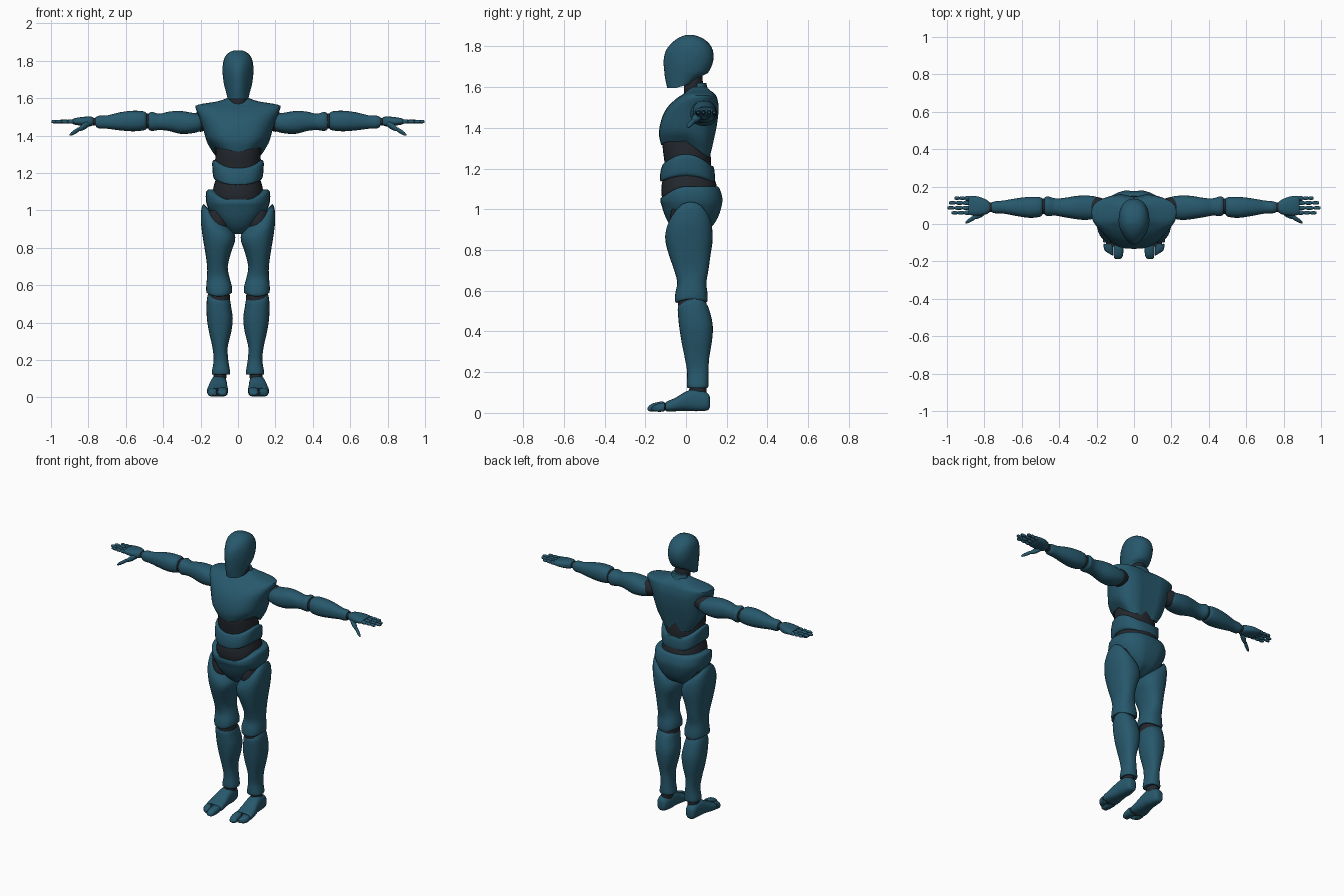
import bpy, bmesh, math
from mathutils import Vector


def material(name, rgb):
    m = bpy.data.materials.new(name)
    m.diffuse_color = (*rgb, 1)
    return m


TEAL = material("teal shell", (0.02, 0.098, 0.15))
DARK = material("dark joint", (0.017, 0.021, 0.027))


def spline(rows, steps):
    """Catmull-Rom interpolation through the station rows."""
    out = []
    for i in range(len(rows) - 1):
        p0, p1 = rows[max(i - 1, 0)], rows[i]
        p2, p3 = rows[i + 1], rows[min(i + 2, len(rows) - 1)]
        for k in range(steps):
            t = k / steps
            out.append([0.5 * (2 * b + (c - a) * t + (2 * a - 5 * b + 4 * c - d) * t * t
                               + (3 * b - a - 3 * c + d) * t ** 3)
                        for a, b, c, d in zip(p0, p1, p2, p3)])
    return out + [list(rows[-1])]


def loft(name, axis, rows, mat, n=2.4, warp=None, mirror=False, sides=28, steps=3):
    """Skin rounded sections; row = (position, low a, high a, low b, high b)."""
    bm = bmesh.new()
    loops = []
    stations = spline(rows, steps)

    def place(t, a, b, f):
        p = {'z': Vector((a, b, t)), 'y': Vector((a, t, b)), 'x': Vector((t, a, b))}[axis]
        return bm.verts.new(warp(p, f) if warp else p)

    for i, (t, a0, a1, b0, b1) in enumerate(stations):
        f = i / (len(stations) - 1)
        ring = []
        for k in range(sides):
            g = 2 * math.pi * k / sides
            c, s = math.cos(g), math.sin(g)
            u = math.copysign(abs(c) ** (2 / n), c)
            v = math.copysign(abs(s) ** (2 / n), s)
            ring.append(place(t, (a0 + a1) / 2 + u * (a1 - a0) / 2,
                              (b0 + b1) / 2 + v * (b1 - b0) / 2, f))
        loops.append(ring)
    for r, q in zip(loops, loops[1:]):
        for k in range(sides):
            j = (k + 1) % sides
            bm.faces.new((r[k], r[j], q[j], q[k]))
    for ring, row, f in ((loops[0], stations[0], 0), (loops[-1], stations[-1], 1)):
        c = place(row[0], (row[1] + row[2]) / 2, (row[3] + row[4]) / 2, f)
        for k in range(sides):
            bm.faces.new((ring[k], ring[(k + 1) % sides], c))
    bmesh.ops.recalc_face_normals(bm, faces=bm.faces)
    me = bpy.data.meshes.new(name)
    bm.to_mesh(me)
    bm.free()
    me.materials.append(mat)
    for p in me.polygons:
        p.use_smooth = True
    me.set_sharp_from_angle(angle=math.radians(35))
    ob = bpy.data.objects.new(name, me)
    bpy.context.collection.objects.link(ob)
    if mirror:
        ob.modifiers.new("mirror", 'MIRROR').use_mirror_merge = False
    return ob


def sym(*rows):
    """Rows (position, half width, front, back) centred on x = 0."""
    return [(t, -w, w, f, b) for t, w, f, b in rows]


# Head: narrower toward the face, jaw raised at the back
def head_warp(p, f):
    p.x *= 1 - 0.38 * min(1, max(0, -p.y / 0.11)) ** 1.3
    p.z += max(0, p.y + 0.05) * 0.3 * max(0, 1 - f * 4)
    return p


loft("head", 'z', sym((1.595, .06, -.092, .03), (1.64, .068, -.102, .085),
     (1.68, .076, -.107, .115), (1.73, .082, -.11, .134), (1.78, .081, -.098, .132),
     (1.82, .07, -.066, .108), (1.845, .047, -.03, .07), (1.856, .02, 0, .035)),
     TEAL, 2.3, head_warp)
loft("neck", 'z', sym((1.53, .055, -.01, .1), (1.6, .05, -.01, .085), (1.67, .05, -.02, .08)), DARK, 2)
loft("neck_collar", 'z', sym((1.55, .065, .02, .12), (1.585, .06, .03, .108), (1.62, .05, .04, .1)),
     TEAL, 2)


# Chest shell: lower hem at the back, shallow groove down the spine
def chest_warp(p, f):
    if p.y > 0:
        p.z -= 0.075 * min(1, p.y / .1) * max(0, 1 - f * 2.2)
        p.y -= .018 * math.exp(-(p.x / .035) ** 2) * min(1, p.y / .1)
    else:
        p.x *= 1 - 0.12 * min(1, -p.y / .1)
        p.z -= .02 * math.exp(-(p.x / .07) ** 2) * max(0, 1 - f * 3)
    return p


loft("chest", 'z', sym((1.335, .125, -.122, .125), (1.38, .165, -.133, .138),
     (1.44, .186, -.122, .155), (1.5, .207, -.092, .163), (1.545, .226, -.045, .155),
     (1.565, .215, -.015, .145), (1.583, .11, .005, .125), (1.6, .06, .025, .11)),
     TEAL, 2.7, chest_warp)
loft("upper_abdomen", 'z', sym((1.18, .115, -.1, .12), (1.25, .122, -.108, .122),
     (1.31, .12, -.115, .115), (1.38, .12, -.11, .11)), DARK, 2.2)


# Waist band: hem rises at the flanks, both above and below
def waist_warp(p, f):
    p.z -= (0.03 + 0.03 * f) * min(1, (p.y / .125) ** 2)
    return p


loft("waist_band", 'z', sym((1.165, .122, -.12, .135), (1.18, .132, -.127, .141),
     (1.225, .137, -.126, .141), (1.262, .137, -.116, .135), (1.27, .128, -.108, .127)),
     TEAL, 2.5, waist_warp)
loft("lower_abdomen", 'z', sym((1.0, .13, -.1, .14), (1.07, .137, -.12, .153),
     (1.13, .13, -.118, .147), (1.19, .11, -.1, .12)), DARK, 2.2)


# Pelvis: rim dips at the front
def pelvis_warp(p, f):
    if p.y < 0:
        p.z -= 0.062 * min(1, (p.y / .115) ** 2) * max(0, f * 2 - 1)
    else:
        p.y -= .014 * math.exp(-(p.x / .02) ** 2) * min(1, p.y / .1) * (1 - f)
    return p


loft("pelvis", 'z', sym((.875, .04, -.03, .06), (.91, .08, -.07, .125), (.96, .128, -.1, .16),
     (1.02, .163, -.12, .179), (1.06, .172, -.126, .181), (1.1, .17, -.122, .168),
     (1.112, .158, -.112, .155)), TEAL, 2.4, pelvis_warp)
loft("hip_joint", 'z', [(.86, .06, .14, -.05, .08), (.93, .04, .17, -.08, .1),
     (1.0, .06, .175, -.07, .1)], DARK, 2, mirror=True)


# Legs
def thigh_warp(p, f):
    w = max(0, (f - .55) / .45)
    p.z += w * ((p.x - .115) * .85 - .04 * ((p.y - .02) / .12) ** 2)
    p.z += max(0, 1 - f * 6) * .03 * (1 - ((p.y - .03) / .08) ** 2)
    return p


loft("thigh", 'z', [(.535, .042, .16, -.042, .098), (.55, .033, .168, -.054, .106),
     (.59, .032, .17, -.052, .105), (.64, .045, .166, -.043, .1), (.7, .055, .165, -.058, .11),
     (.78, .036, .176, -.085, .121), (.85, .018, .19, -.1, .13), (.91, .016, .199, -.1, .13),
     (.955, .035, .196, -.08, .122), (.975, .06, .186, -.05, .1)],
     TEAL, 2.4, thigh_warp, True)
loft("knee_joint", 'z', [(.46, .055, .15, -.015, .09), (.53, .042, .16, -.04, .1),
     (.6, .055, .155, -.02, .085)], DARK, 2.2, mirror=True)


def shin_warp(p, f):
    p.z += max(0, f * 5 - 4) * (.025 * (1 - ((p.y - .04) / .08) ** 2) + .2 * (p.x - .1))
    return p


loft("shin", 'z', [(.122, .046, .136, .01, .105), (.135, .042, .14, .004, .11),
     (.2, .052, .13, .006, .11), (.27, .055, .137, -.006, .114), (.35, .036, .155, -.022, .127),
     (.42, .028, .166, -.033, .132), (.48, .036, .168, -.039, .122), (.515, .042, .166, -.04, .11),
     (.525, .052, .158, -.03, .1)], TEAL, 2.4, shin_warp, True)
loft("ankle_joint", 'z', [(.07, .065, .135, .01, .1), (.15, .06, .128, .02, .1)],
     DARK, 2, mirror=True)
loft("foot", 'y', [(.118, .09, .122, .03, .075), (.105, .073, .138, .012, .098),
     (.05, .06, .145, .008, .118), (.0, .058, .152, .01, .105), (-.05, .054, .163, .008, .075),
     (-.09, .053, .166, .006, .058), (-.1, .058, .16, .012, .05)], TEAL, 2.6, mirror=True)
loft("toe_joint", 'y', [(-.08, .06, .155, .012, .052), (-.12, .062, .145, .012, .046)],
     DARK, 2.4, mirror=True)
loft("big_toe", 'y', [(-.106, .056, .108, .01, .053), (-.12, .055, .109, .006, .056),
     (-.16, .058, .109, .006, .048), (-.18, .064, .106, .008, .036), (-.188, .075, .098, .014, .026)],
     TEAL, 2.6, mirror=True)


def toes_warp(p, f):
    p.y += (p.x - .11) * .6 * f
    return p


loft("small_toes", 'y', [(-.106, .112, .16, .01, .048), (-.12, .112, .163, .006, .05),
     (-.155, .112, .16, .006, .042), (-.172, .114, .15, .012, .03)],
     TEAL, 2.6, toes_warp, True)

# Arms, stretched out sideways
loft("shoulder_joint", 'x', [(.15, .05, .13, 1.44, 1.52), (.2, .035, .145, 1.42, 1.53),
     (.25, .05, .13, 1.44, 1.51)], DARK, 2, mirror=True)
loft("upper_arm", 'x', [(.185, .06, .13, 1.45, 1.5), (.2, .035, .145, 1.425, 1.515),
     (.25, .022, .152, 1.412, 1.523), (.31, .026, .15, 1.41, 1.532), (.37, .036, .14, 1.425, 1.528),
     (.42, .045, .137, 1.43, 1.517), (.46, .042, .148, 1.425, 1.527), (.478, .05, .142, 1.432, 1.518)],
     TEAL, 2.3, mirror=True)
loft("elbow_joint", 'x', [(.455, .055, .135, 1.437, 1.517), (.515, .053, .135, 1.437, 1.517)],
     DARK, 2, mirror=True)
loft("forearm", 'x', [(.49, .05, .135, 1.436, 1.52), (.505, .038, .144, 1.428, 1.53),
     (.56, .033, .145, 1.423, 1.533), (.63, .043, .137, 1.428, 1.525), (.7, .056, .125, 1.437, 1.508),
     (.74, .057, .122, 1.438, 1.507), (.758, .062, .117, 1.446, 1.5)], TEAL, 2.3, mirror=True)
loft("wrist_joint", 'x', [(.74, .066, .114, 1.452, 1.496), (.8, .064, .116, 1.455, 1.495)],
     DARK, 2, mirror=True)
loft("palm", 'x', [(.772, .064, .116, 1.457, 1.497), (.79, .052, .13, 1.45, 1.502),
     (.83, .045, .146, 1.452, 1.5), (.87, .047, .15, 1.458, 1.494), (.885, .052, .146, 1.464, 1.488)],
     TEAL, 2.6, mirror=True)

# Fingers: three padded segments each, pinched at the knuckles
for name, y, length in (("index", .06, .1), ("middle", .086, .124),
                        ("ring", .113, .115), ("little", .138, .085)):
    rows = []
    for i in range(3):
        r = .0115 - .0012 * i
        for g, k in ((0, .65), (.25, 1), (.75, 1), (1, .65)):
            rows.append((.876 + length * (i + g * .96) / 3, y - r * k, y + r * k,
                         1.475 - r * k, 1.475 + r * k))
    loft(name + "_finger", 'x', rows, TEAL, 2.2, mirror=True, sides=12, steps=1)

# Thumb: slants forward and down from the palm
rows = []
for f, r in ((0, .016), (.2, .02), (.45, .015), (.52, .011), (.6, .013),
             (.8, .012), (.93, .009), (1, .004)):
    y, z = .068 - .06 * f, 1.467 - .063 * f
    rows.append((.795 + .105 * f, y - r, y + r, z - r, z + r))
loft("thumb", 'x', rows, TEAL, 2, mirror=True, sides=14, steps=2)
